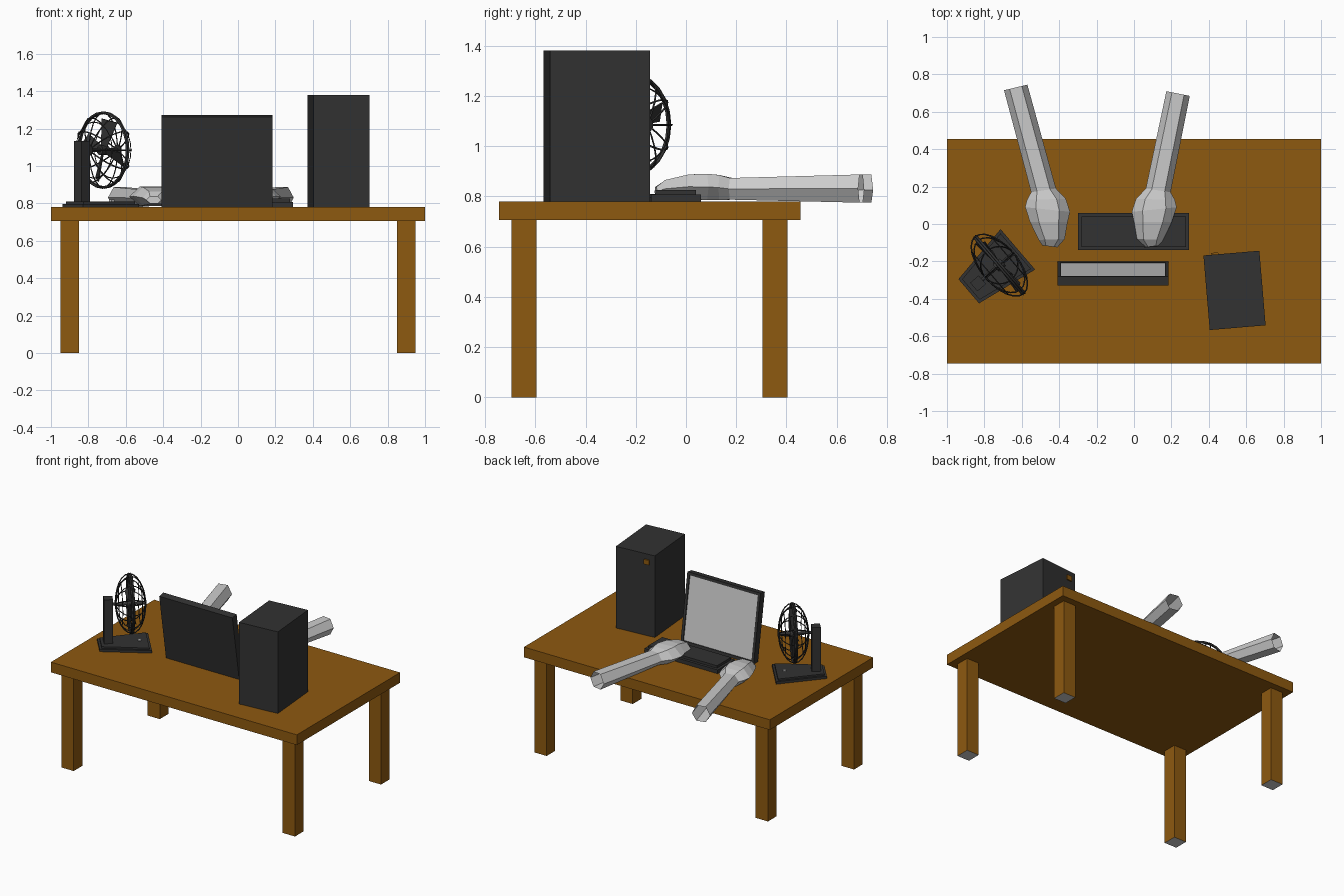
import bpy, bmesh, math
from mathutils import Vector, Matrix

cube = bpy.data.objects.get("Cube")
if cube:
    bpy.data.objects.remove(cube, do_unlink=True)


def material(name, rgb):
    m = bpy.data.materials.new(name)
    m.use_nodes = True
    m.diffuse_color = (*rgb, 1)
    m.node_tree.nodes["Principled BSDF"].inputs["Base Color"].default_value = (*rgb, 1)
    return m


WOOD = material("brown wood", (0.27, 0.1, 0.005))
DARK = material("charcoal plastic", (0.032, 0.032, 0.032))
GREY = material("light grey", (0.6, 0.6, 0.6))
TOP = 0.78  # table surface height


def finish(name, bm, mats, matrix=None):
    mesh = bpy.data.meshes.new(name)
    bmesh.ops.recalc_face_normals(bm, faces=bm.faces)
    bm.to_mesh(mesh)
    bm.free()
    for m in mats:
        mesh.materials.append(m)
    ob = bpy.data.objects.new(name, mesh)
    bpy.context.collection.objects.link(ob)
    if matrix:
        ob.matrix_world = matrix
    return ob


def add_box(bm, lo, hi):
    lo, hi = Vector(lo), Vector(hi)
    size = hi - lo
    mat = Matrix.Translation((lo + hi) / 2) @ Matrix.Diagonal((*size, 1))
    bmesh.ops.create_cube(bm, size=1, matrix=mat)


def box(name, lo, hi, mats, matrix=None):
    bm = bmesh.new()
    add_box(bm, lo, hi)
    return finish(name, bm, mats, matrix)


def add_prism(bm, outline, z0, z1):
    low = [bm.verts.new((x, y, z0)) for x, y in outline]
    high = [bm.verts.new((x, y, z1)) for x, y in outline]
    bm.faces.new(low)
    bm.faces.new(high)
    n = len(outline)
    for i in range(n):
        j = (i + 1) % n
        bm.faces.new((low[i], low[j], high[j], high[i]))


# Table: top and four legs with grey feet
box("table_top", (-1, -0.745, 0.705), (1, 0.455, TOP), [WOOD])
for side, x in (("right", -0.9), ("left", 0.9)):
    for end, y in (("front", -0.645), ("back", 0.355)):
        leg = box(f"{end}_{side}_leg", (x - 0.05, y - 0.05, 0), (x + 0.05, y + 0.05, 0.705), [WOOD, GREY])
        for f in leg.data.polygons:
            f.material_index = int(f.normal.z < -0.5)

# Computer tower with its power button
tower = Matrix.Translation((0.5375, -0.355, TOP)) @ Matrix.Rotation(math.radians(-175.2), 4, 'Z')
box("computer_tower", (-0.15, -0.2, 0), (0.15, 0.2, 0.6), [DARK], tower)
box("power_button", (0.07, -0.21, 0.525), (0.11, -0.19, 0.56), [WOOD], tower)

# Monitor: leaning slab with an inset screen
lean = Matrix.Translation((-0.1125, -0.2, TOP)) @ Matrix.Rotation(math.radians(9.3), 4, 'X')
bm = bmesh.new()
add_box(bm, (-0.2975, -0.05, 0), (0.2975, 0, 0.498))
bm.normal_update()
panel = max(bm.faces, key=lambda f: f.normal.y)
bmesh.ops.inset_region(bm, faces=[panel], thickness=0.028, depth=0)
bmesh.ops.inset_region(bm, faces=[panel], thickness=0.001, depth=-0.006)
panel.material_index = 1
finish("monitor", bm, [DARK, GREY], lean)

# Keyboard: tray and raised key bed
box("keyboard_tray", (-0.3, -0.14, TOP), (0.295, 0.06, 0.808), [DARK])
box("keyboard_keys", (-0.28, -0.122, 0.8), (0.278, 0.04, 0.826), [DARK])

# Fan, built along local +x, then turned on the table
fan = Matrix.Translation((-0.72, -0.22, TOP)) @ Matrix.Rotation(math.radians(40.5), 4, 'Z')
HUB = 0.305      # axle height above the table
RING, BULGE = 0.2, 0.1


def tapered(x0, x1, w0, w1):
    return [(x0, -w0), (x1, -w1), (x1, w1), (x0, w0)]


bm = bmesh.new()
add_prism(bm, tapered(-0.215, 0.13, 0.085, 0.142), 0, 0.018)
add_prism(bm, tapered(-0.2, 0.115, 0.072, 0.125), 0.018, 0.03)
finish("fan_base", bm, [DARK], fan)
box("fan_post", (-0.18, -0.03, 0.02), (-0.12, 0.03, 0.353), [DARK], fan)
box("fan_switch", (0.05, -0.01, 0.03), (0.07, 0.01, 0.04), [GREY], fan)

# Axle, hub and four twisted blades
bm = bmesh.new()
turn_x = Matrix.Translation((0, 0, HUB)) @ Matrix.Rotation(math.pi / 2, 4, 'Y')
for radius, depth, x in ((0.01, 0.25, -0.025), (0.026, 0.05, 0), (0.03, 0.008, 0.1), (0.03, 0.008, -0.1)):
    bmesh.ops.create_cone(bm, cap_ends=True, segments=12, radius1=radius, radius2=radius, depth=depth,
                          matrix=Matrix.Translation((x, 0, 0)) @ turn_x)
for k in range(4):
    spin = Matrix.Translation((0, 0, HUB)) @ Matrix.Rotation(math.radians(18 + 90 * k), 4, 'X')
    start = len(bm.verts)
    twist = Matrix.Rotation(math.radians(30), 4, 'Z')
    fresh = bmesh.new()
    add_prism(fresh, [(-0.015, 0.01), (0.015, 0.01), (0.045, 0.165), (-0.045, 0.165)], -0.003, 0.003)
    # Stand the outline upright across the axle, then pitch it
    fresh.transform(spin @ twist @ Matrix.Rotation(math.pi / 2, 4, 'Z') @ Matrix.Rotation(math.pi / 2, 4, 'X')
                    @ Matrix.Rotation(math.pi, 4, 'Z') @ Matrix.Scale(-1, 4, (0, 1, 0)))
    temp = bpy.data.meshes.new("blade")
    fresh.to_mesh(temp)
    fresh.free()
    bm.from_mesh(temp)
    bpy.data.meshes.remove(temp)
finish("fan_blades", bm, [DARK], fan)


def wires(name, paths, radius):
    curve = bpy.data.curves.new(name, 'CURVE')
    curve.dimensions = '3D'
    curve.bevel_depth = radius
    curve.bevel_resolution = 0
    for points in paths:
        s = curve.splines.new('POLY')
        s.points.add(len(points) - 1)
        for p, co in zip(s.points, points):
            p.co = (*co, 1)
        s.use_cyclic_u = True
    curve.materials.append(DARK)
    ob = bpy.data.objects.new(name, curve)
    ob.matrix_world = fan
    bpy.context.collection.objects.link(ob)


# Cage: rim, side rings and bulging wires
TURN = [math.tau * i / 24 for i in range(24)]


def hoop(x, r):
    return [(x, r * math.cos(a), HUB + r * math.sin(a)) for a in TURN]


def rib(tilt):
    return [(BULGE * math.cos(a), RING * math.sin(a) * math.cos(tilt),
             HUB + RING * math.sin(a) * math.sin(tilt)) for a in TURN]


wires("fan_rim", [hoop(x, RING) for x in (-0.006, 0.006)], 0.007)
wires("fan_cage_rings", [hoop(s * 0.066, RING * 0.75) for s in (-1, 1)], 0.003)
wires("fan_cage_ribs", [rib(math.pi * k / 6) for k in range(6)], 0.004)


# Arms: each station is outer edge (x, y), inner edge (x, y), bottom and top height
HAND = [
    (-0.49, -0.115, -0.41, -0.125, 0.8, 0.838),
    (-0.51, -0.085, -0.37, -0.08, 0.795, 0.865),
    (-0.556, 0.01, -0.355, 0.01, 0.79, 0.887),
    (-0.582, 0.09, -0.342, 0.065, 0.785, 0.89),
    (-0.572, 0.13, -0.364, 0.134, 0.785, 0.885),
    (-0.55, 0.17, -0.417, 0.19, 0.787, 0.873),
]
MIRROR = -0.354
SLEEVE_ENDS = {"right": (-0.695, 0.715, -0.57, 0.745, 0.775, 0.887),
               "left": (-0.652, 0.685, -0.527, 0.71, 0.775, 0.887)}
SECTION = [(0, 0.5), (0.24, 1), (0.76, 1), (1, 0.45), (0.76, 0), (0.24, 0)]

for side, end in SLEEVE_ENDS.items():
    bm = bmesh.new()
    rings = []
    for x0, y0, x1, y1, low, high in HAND + [end]:
        ring = []
        for t, h in SECTION:
            x = x0 + (x1 - x0) * t
            if side == "left":
                x = MIRROR + 0.0 - x
            ring.append(bm.verts.new((x, y0 + (y1 - y0) * t, low + (high - low) * h)))
        rings.append(ring)
    bm.faces.new(rings[0])
    for a, b in zip(rings, rings[1:]):
        for i in range(6):
            j = (i + 1) % 6
            bm.faces.new((a[i], a[j], b[j], b[i]))
    finish(f"{side}_arm", bm, [GREY])
